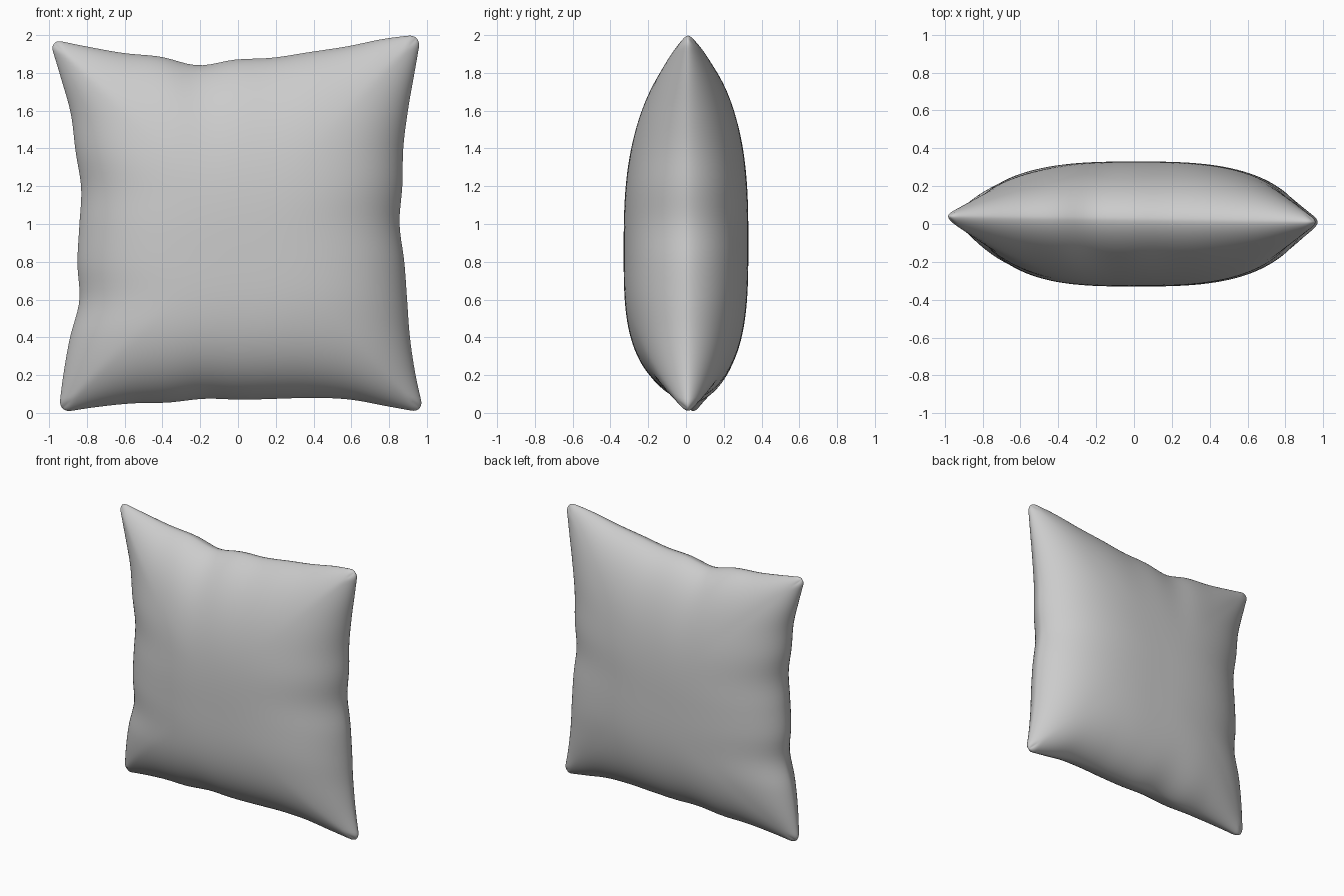
import bpy
import bmesh
import math

cube = bpy.data.objects.get("Cube")
if cube:
    bpy.data.objects.remove(cube, do_unlink=True)

N = 72           # grid cells per side of each face
CORNER = 0.07    # corner rounding

# Wavy outline: evenly spaced samples along each edge
TOP = [1.98, 1.94, 1.905, 1.885, 1.84, 1.87, 1.88, 1.91, 1.94, 1.98, 2.005]
BOTTOM = [0, 0.03, 0.05, 0.055, 0.075, 0.07, 0.075, 0.08, 0.07, 0.035, 0]
RIGHT_SIDE = [-0.95, -0.925, -0.89, -0.84, -0.85, -0.84, -0.83, -0.86, -0.885, -0.94, -1.0]
LEFT_SIDE = [0.985, 0.94, 0.91, 0.895, 0.88, 0.855, 0.87, 0.875, 0.9, 0.935, 0.97]


def sample(values, s):
    """Smooth (Catmull-Rom) lookup with s running from -1 to 1."""
    f = (s + 1) / 2 * (len(values) - 1)
    i = max(0, min(int(f), len(values) - 2))
    t = f - i
    b, c = values[i], values[i + 1]
    a = values[i - 1] if i > 0 else 2 * b - c
    d = values[i + 2] if i + 2 < len(values) else 2 * c - b
    return b + t / 2 * (c - a + t * (2 * a - 5 * b + 4 * c - d + t * (3 * (b - c) + d - a)))


def round_corner(u, v):
    a, b = abs(u) - 1 + CORNER, abs(v) - 1 + CORNER
    if a > 0 and b > 0:
        k = max(a, b) / math.hypot(a, b)
        u = math.copysign(1 - CORNER + a * k, u)
        v = math.copysign(1 - CORNER + b * k, v)
    return u, v


def bulge(s):
    return max(0, 1 - abs(s) ** 3) ** 0.65


def cushion_point(u, v, side):
    p, q = round_corner(u, v)
    left, right = sample(RIGHT_SIDE, q), sample(LEFT_SIDE, q)
    low, high = sample(BOTTOM, p), sample(TOP, p)
    x = left + (right - left) * (p + 1) / 2
    z = low + (high - low) * (q + 1) / 2
    # Filling sags slightly towards the bottom, more so on the front
    sag = v + (0.14 if side < 0 else 0.08) * (1 - v * v)
    m = max(abs(u), abs(v))
    rim = 0.04 * math.sqrt(max(0, 1 - m ** 8))
    seam = (0.025 - 0.015 * u) * m ** 4
    return x, seam + side * (0.29 * bulge(u) * bulge(sag) + rim), z


# Cushion: front and back faces, denser towards the seam, welded along it
bm = bmesh.new()
steps = [math.sin(math.pi / 2 * (2 * i / N - 1)) for i in range(N + 1)]
for side in (-1, 1):
    grid = [[bm.verts.new(cushion_point(u, v, side)) for u in steps] for v in steps]
    for j in range(N):
        for i in range(N):
            quad = [grid[j][i], grid[j][i + 1], grid[j + 1][i + 1], grid[j + 1][i]]
            bm.faces.new(quad if side < 0 else quad[::-1])
bmesh.ops.remove_doubles(bm, verts=bm.verts, dist=0.0002)
bmesh.ops.recalc_face_normals(bm, faces=bm.faces)
for face in bm.faces:
    face.smooth = True
mesh = bpy.data.meshes.new("cushion")
bm.to_mesh(mesh)
bm.free()
cushion = bpy.data.objects.new("cushion", mesh)
bpy.context.collection.objects.link(cushion)

# Plain grey fabric
fabric = bpy.data.materials.new("grey fabric")
fabric.use_nodes = True
grey = (0.6, 0.6, 0.6, 1)
fabric.diffuse_color = grey
fabric.node_tree.nodes["Principled BSDF"].inputs["Base Color"].default_value = grey
mesh.materials.append(fabric)
